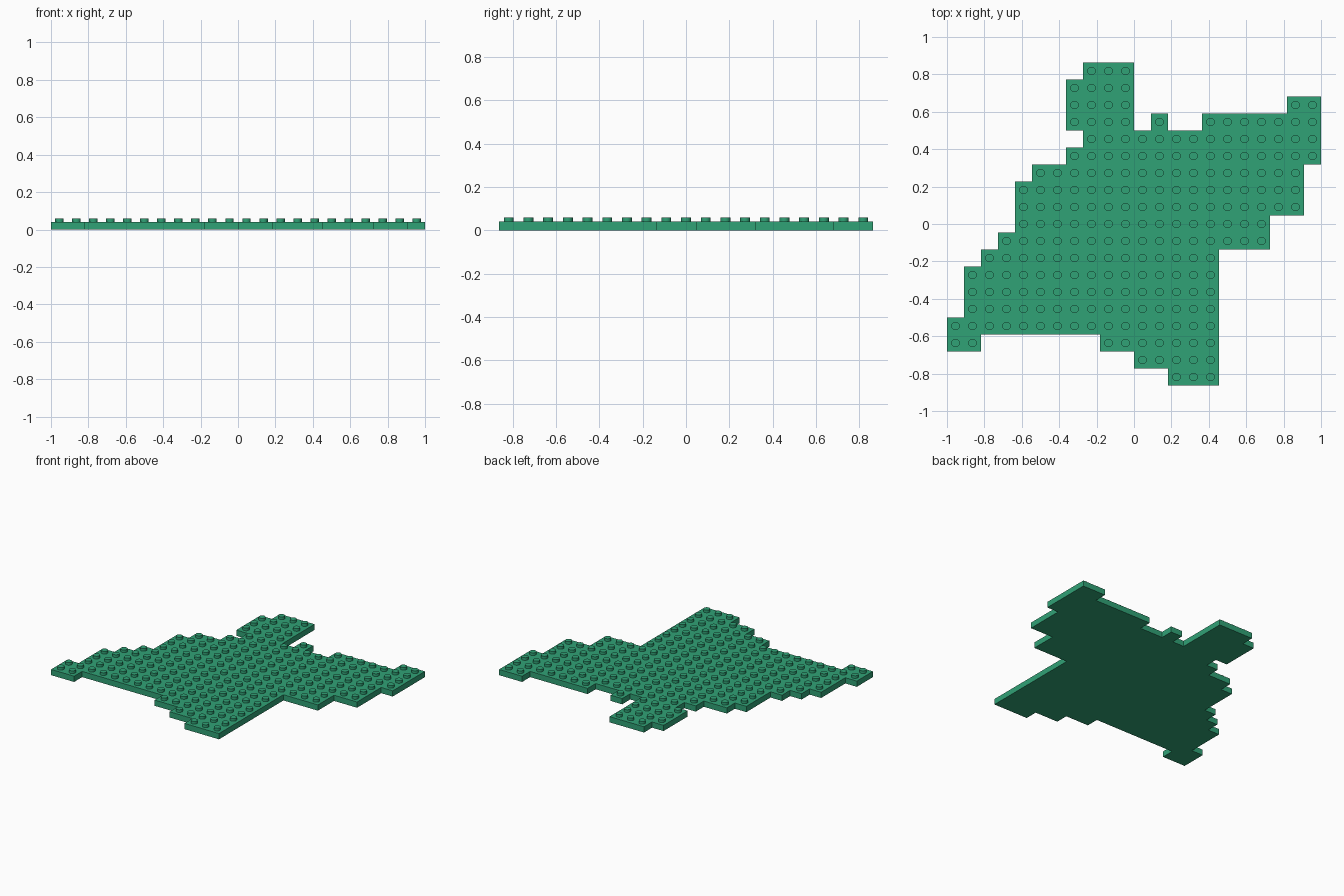
import bpy, bmesh, math
from mathutils import Matrix

if "Cube" in bpy.data.objects:
    bpy.data.objects.remove(bpy.data.objects["Cube"])

P = 1 / 11            # stud pitch
PLATE, TOP = 0.041, 0.06
STUD_R = 0.0227

# Filled column ranges per row, from back to front
ROWS = [
    [(8, 11)], [(7, 11)], [(7, 11), (20, 22)], [(7, 11), (12, 13), (15, 22)],
    [(8, 22)], [(7, 22)], [(5, 21)], [(4, 21)], [(4, 21)], [(4, 19)],
    [(3, 19)], [(2, 16)], [(1, 16)], [(1, 16)], [(1, 16)], [(0, 16)],
    [(0, 2), (9, 16)], [(11, 16)], [(13, 16)],
]
cells = [(c, r) for r, runs in enumerate(ROWS) for a, b in runs for c in range(a, b)]

green = bpy.data.materials.new("green plastic")
green.diffuse_color = (0.03, 0.36, 0.18, 1)
green.use_nodes = True
green.node_tree.nodes["Principled BSDF"].inputs["Base Color"].default_value = green.diffuse_color


def corner(c, r):
    return (c - 11) * P, (9.5 - r) * P


def make_object(name, bm):
    bmesh.ops.recalc_face_normals(bm, faces=bm.faces)
    me = bpy.data.meshes.new(name)
    bm.to_mesh(me)
    bm.free()
    me.materials.append(green)
    ob = bpy.data.objects.new(name, me)
    bpy.context.collection.objects.link(ob)
    return ob


# Base plate: cells joined into one outline, then extruded
bm = bmesh.new()
verts = {}
for c, r in cells:
    quad = []
    for k in ((c, r + 1), (c + 1, r + 1), (c + 1, r), (c, r)):
        if k not in verts:
            verts[k] = bm.verts.new((*corner(*k), 0))
        quad.append(verts[k])
    bm.faces.new(quad)
ext = bmesh.ops.extrude_face_region(bm, geom=bm.faces[:], use_keep_orig=True)
bmesh.ops.translate(bm, vec=(0, 0, PLATE),
                    verts=[g for g in ext["geom"] if isinstance(g, bmesh.types.BMVert)])
make_object("base_plate", bm)

# Studs: one short cylinder at the centre of each cell
bm = bmesh.new()
for c, r in cells:
    x, y = corner(c + 0.5, r + 0.5)
    bottom = PLATE - 0.004
    bmesh.ops.create_cone(bm, cap_ends=True, segments=16, radius1=STUD_R, radius2=STUD_R,
                          depth=TOP - bottom,
                          matrix=Matrix.Translation((x, y, (TOP + bottom) / 2)))
studs = make_object("studs", bm)
bpy.context.view_layer.objects.active = studs
studs.select_set(True)
bpy.ops.object.shade_smooth_by_angle(angle=math.radians(30))
